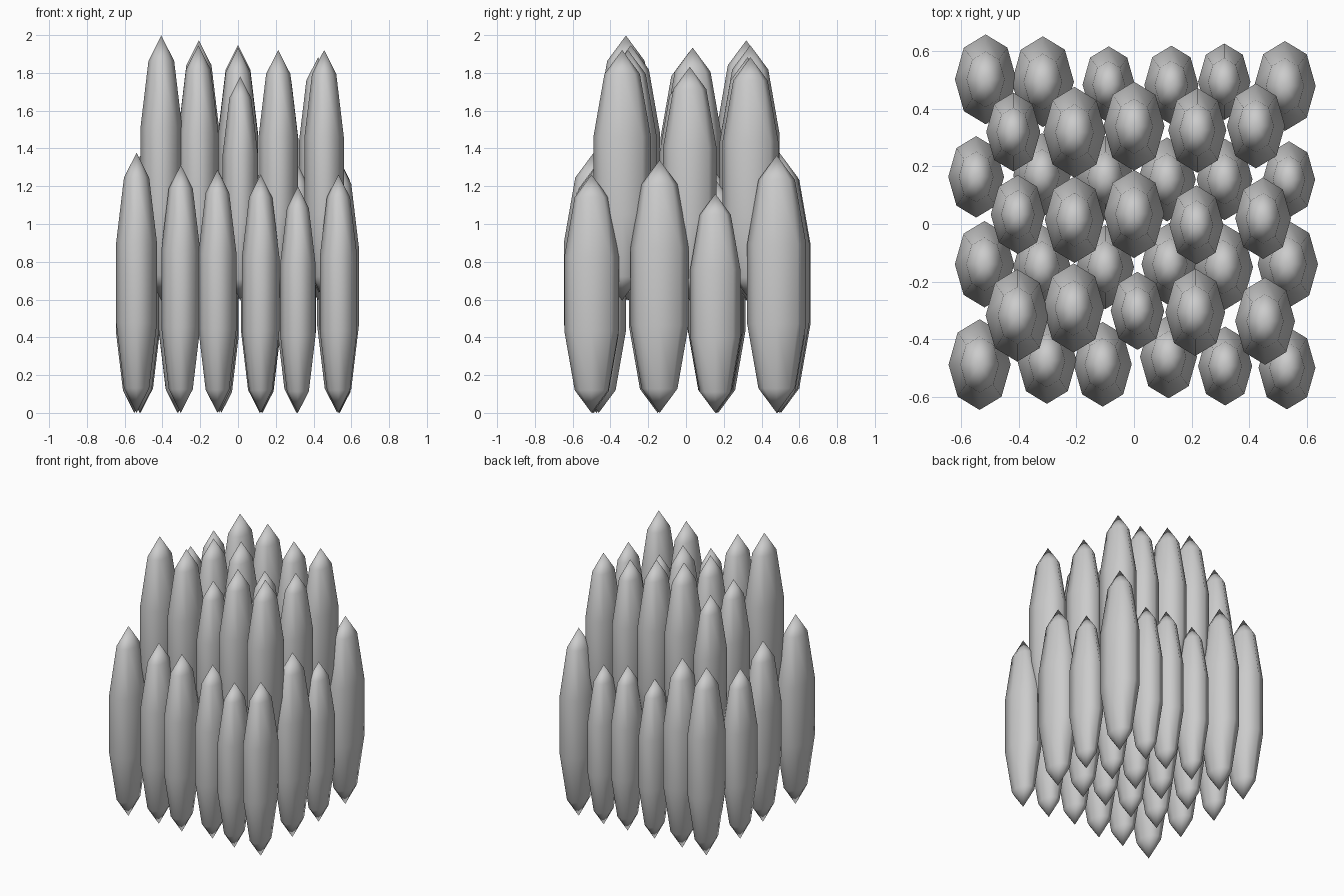
import bpy, bmesh
from mathutils import Matrix


def pod(name, x, y, r, base):
    """Stretched low-poly sphere standing on its lower tip; r = widest half-width in x."""
    bm = bmesh.new()
    bmesh.ops.create_uvsphere(bm, u_segments=8, v_segments=5, radius=1)
    widest = max(v.co.x for v in bm.verts)
    half_h = 6.375 * r
    scale = Matrix.Diagonal((r / widest, 1.46 * r / widest, half_h, 1))
    bmesh.ops.transform(bm, matrix=scale, verts=bm.verts)
    for f in bm.faces:
        f.smooth = True
    mesh = bpy.data.meshes.new(name)
    bm.to_mesh(mesh)
    bm.free()
    ob = bpy.data.objects.new(name, mesh)
    ob.location = (x, y, base + half_h)
    bpy.context.collection.objects.link(ob)


# Lower layer, rows from back to front: (x, y, half-width)
lower = [
    [(-.516, .503, .107), (-.317, .495, .108), (-.088, .485, .091),
     (.130, .483, .094), (.314, .495, .091), (.525, .480, .107)],
    [(-.549, .164, .097), (-.320, .170, .100), (-.100, .160, .100),
     (.115, .155, .100), (.315, .155, .097), (.539, .155, .091)],
    [(-.520, -.140, .103), (-.320, -.150, .100), (-.100, -.150, .100),
     (.125, -.140, .099), (.310, -.150, .104), (.535, -.140, .105)],
    [(-.537, -.489, .108), (-.303, -.475, .103), (-.109, -.488, .101),
     (.120, -.462, .099), (.317, -.494, .094), (.532, -.500, .099)],
]

# Upper layer, rows from back to front
upper = [
    [(-.420, .320, .094), (-.207, .319, .108), (0, .340, .106),
     (.220, .326, .101), (.424, .341, .101)],
    [(-.404, .033, .094), (-.207, .015, .103), (0, .035, .105),
     (.217, -.003, .094), (.449, .020, .097)],
    [(-.406, -.318, .110), (-.210, -.292, .106), (.012, -.302, .093),
     (.213, -.307, .104), (.456, -.338, .104)],
]

for layer, rows, base in (("lower", lower, 0), ("upper", upper, .595)):
    for i, row in enumerate(rows):
        for j, (x, y, r) in enumerate(row):
            pod(f"{layer}_pod_{i + 1}_{j + 1}", x, y, r, base)
